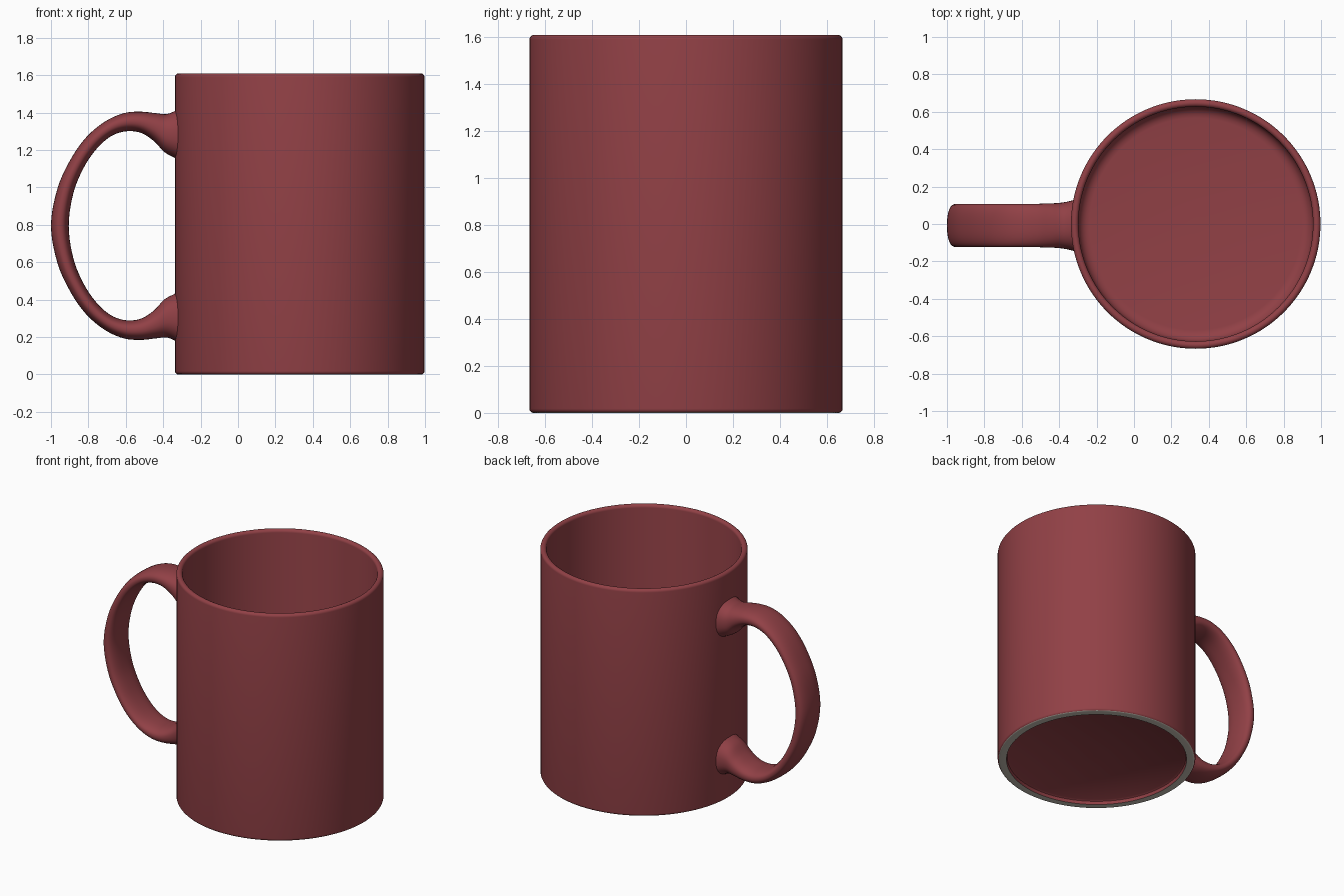
import bpy, bmesh, math
from mathutils import Vector

if "Cube" in bpy.data.objects:
    bpy.data.objects.remove(bpy.data.objects["Cube"])

CX = 0.33      # axis of the cup
R = 0.667      # outer radius
H = 1.61       # height


def material(name, rgb):
    m = bpy.data.materials.new(name)
    m.diffuse_color = (*rgb, 1)
    m.use_nodes = True
    m.node_tree.nodes["Principled BSDF"].inputs["Base Color"].default_value = m.diffuse_color
    return m


red = material("red glaze", (0.285, 0.052, 0.061))
bare = material("bare clay", (0.56, 0.52, 0.45))


def finish(name, bm, mats, angle=40):
    bmesh.ops.recalc_face_normals(bm, faces=bm.faces[:])
    me = bpy.data.meshes.new(name)
    bm.to_mesh(me)
    bm.free()
    for m in mats:
        me.materials.append(m)
    ob = bpy.data.objects.new(name, me)
    bpy.context.collection.objects.link(ob)
    bpy.ops.object.select_all(action='DESELECT')
    ob.select_set(True)
    bpy.context.view_layer.objects.active = ob
    bpy.ops.object.shade_smooth_by_angle(angle=math.radians(angle))
    return ob


def bridge(bm, a, b):
    n = len(a)
    for i in range(n):
        j = (i + 1) % n
        bm.faces.new((a[i], a[j], b[j], b[i]))


# Cup: one lathed wall with rounded lip, inner floor and recessed base
def arc(cx, cz, r, a0, a1, n=5):
    return [(cx + r * math.cos(math.radians(a0 + (a1 - a0) * i / n)),
             cz + r * math.sin(math.radians(a0 + (a1 - a0) * i / n))) for i in range(n + 1)]


profile = ([(0.02, 0.03), (0.59, 0.03), (0.602, 0.022), (0.607, 0.0)]
           + arc(R - 0.018, 0.018, 0.018, -90, 0)
           + arc(R - 0.02, H - 0.02, 0.02, 0, 180, 10)
           + arc(0.567, 0.12, 0.06, 0, -90)
           + [(0.02, 0.06)])
SEG = 128
bm = bmesh.new()
rings = []
for r, z in profile:
    rings.append([bm.verts.new((CX + r * math.cos(2 * math.pi * i / SEG),
                                r * math.sin(2 * math.pi * i / SEG), z)) for i in range(SEG)])
for a, b in zip(rings, rings[1:]):
    bridge(bm, a, b)
bm.faces.new(rings[0])
bm.faces.new(rings[-1])
# unglazed foot ring
for f in bm.faces:
    f.material_index = 1 if f.calc_center_median().z < 0.005 else 0
finish("cup", bm, [red, bare])

# Handle: outer x, z, inner x, z, half width; upper half, mirrored about mid height
MID = 0.795
upper = [(-0.312, 1.425, -0.312, 1.145, 0.140),
         (-0.345, 1.405, -0.345, 1.162, 0.130),
         (-0.385, 1.392, -0.395, 1.190, 0.122),
         (-0.440, 1.397, -0.450, 1.248, 0.118),
         (-0.520, 1.405, -0.520, 1.292, 0.116),
         (-0.610, 1.397, -0.600, 1.300, 0.115),
         (-0.710, 1.353, -0.680, 1.273, 0.115),
         (-0.810, 1.270, -0.757, 1.205, 0.115),
         (-0.895, 1.150, -0.825, 1.105, 0.115),
         (-0.965, 0.995, -0.880, 0.970, 0.115)]
keys = upper + [(-1.0, MID, -0.905, MID, 0.115)]
keys += [(a, 2 * MID - b, c, 2 * MID - d, w) for a, b, c, d, w in reversed(upper)]


def catmull(p0, p1, p2, p3, t):
    return [0.5 * (2 * b + (c - a) * t + (2 * a - 5 * b + 4 * c - d) * t * t
                   + (3 * b - a - 3 * c + d) * t ** 3) for a, b, c, d in zip(p0, p1, p2, p3)]


def power(v):
    return math.copysign(abs(v) ** 0.85, v)


path = []
for i in range(len(keys) - 1):
    p0, p3 = keys[max(i - 1, 0)], keys[min(i + 2, len(keys) - 1)]
    path += [catmull(p0, keys[i], keys[i + 1], p3, k / 5) for k in range(5)]
path.append(keys[-1])

bm = bmesh.new()
rings = []
for ox, oz, ix, iz, w in path:
    mid = Vector(((ox + ix) / 2, -0.008, (oz + iz) / 2))
    half = Vector(((ox - ix) / 2, 0, (oz - iz) / 2))
    ring = []
    for k in range(36):
        a = 2 * math.pi * k / 36
        ring.append(bm.verts.new(mid + half * power(math.cos(a))
                                 + Vector((0, w * power(math.sin(a)), 0))))
    rings.append(ring)
for a, b in zip(rings, rings[1:]):
    bridge(bm, a, b)
bm.faces.new(rings[0])
bm.faces.new(rings[-1])
finish("handle", bm, [red], 60)
